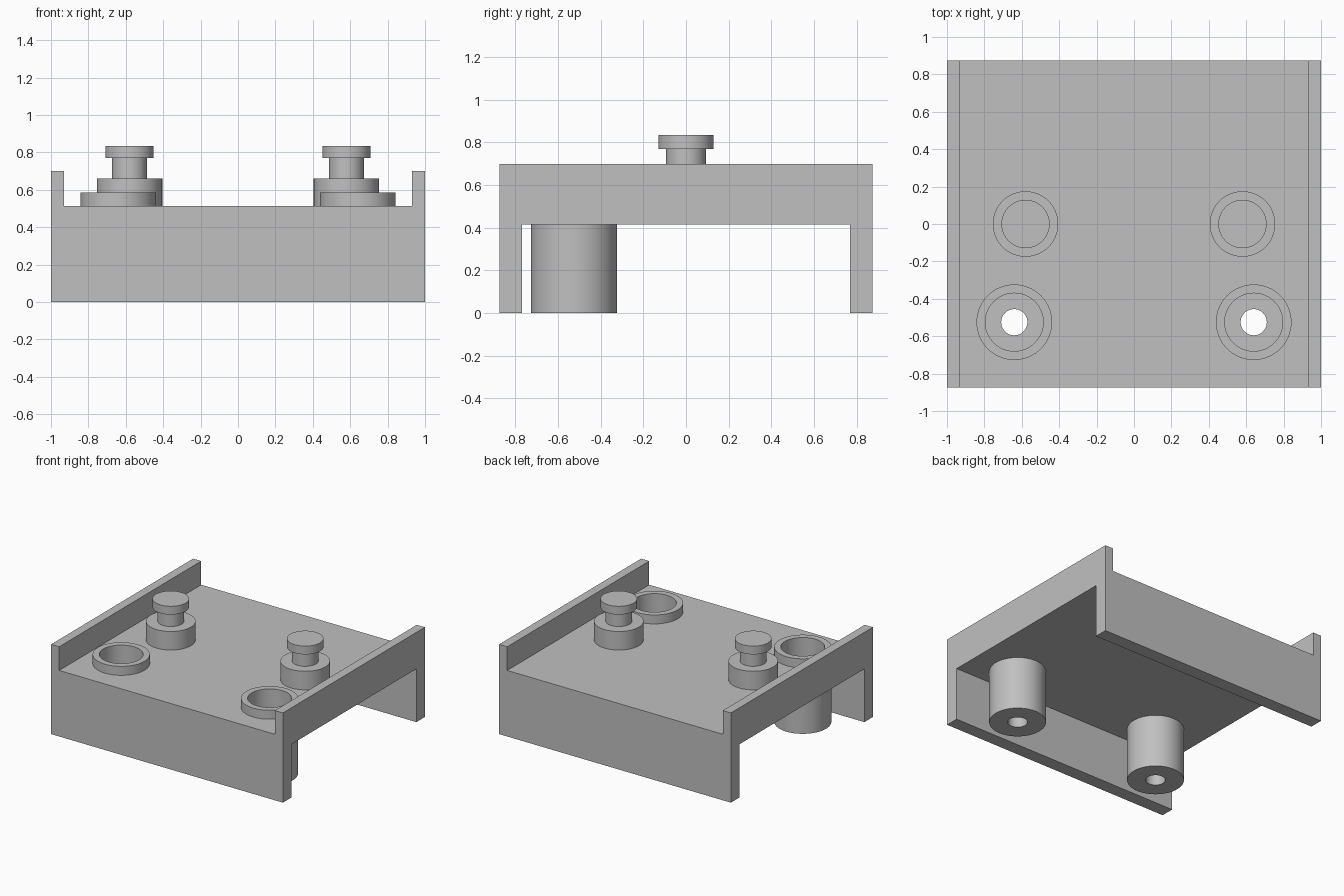
import bpy
import bmesh
from math import cos, sin, pi, radians

cube = bpy.data.objects.get("Cube")
if cube:
    bpy.data.objects.remove(cube, do_unlink=True)

# One plain grey for every part
grey = bpy.data.materials.new("plain_grey")
grey.use_nodes = True
COLOUR = (0.527, 0.527, 0.527, 1.0)
grey.diffuse_color = COLOUR
for node in grey.node_tree.nodes:
    if node.type == 'BSDF_PRINCIPLED':
        node.inputs["Base Color"].default_value = COLOUR

SEGMENTS = 64


def finish(name, bm):
    bmesh.ops.recalc_face_normals(bm, faces=bm.faces)
    mesh = bpy.data.meshes.new(name)
    bm.to_mesh(mesh)
    bm.free()
    mesh.materials.append(grey)
    obj = bpy.data.objects.new(name, mesh)
    bpy.context.collection.objects.link(obj)
    return obj


def box(name, half_x, half_y, bottom, top):
    bm = bmesh.new()
    bmesh.ops.create_cube(bm, size=1)
    for v in bm.verts:
        v.co = (v.co.x * 2 * half_x, v.co.y * 2 * half_y,
                bottom + (v.co.z + 0.5) * (top - bottom))
    return finish(name, bm)


def lathe(name, profile, x, y, closed=False):
    """Turn (radius, height) points into rings; open profiles get end caps."""
    bm = bmesh.new()
    rings = []
    for r, z in profile:
        rings.append([bm.verts.new((x + r * cos(2 * pi * i / SEGMENTS),
                                    y + r * sin(2 * pi * i / SEGMENTS), z))
                      for i in range(SEGMENTS)])
    pairs = list(zip(rings, rings[1:]))
    if closed:
        pairs.append((rings[-1], rings[0]))
    else:
        bm.faces.new(rings[0])
        bm.faces.new(rings[-1])
    for a, b in pairs:
        for i in range(SEGMENTS):
            j = (i + 1) % SEGMENTS
            bm.faces.new((a[i], a[j], b[j], b[i]))
    return finish(name, bm)


def activate(obj):
    bpy.ops.object.select_all(action='DESELECT')
    obj.select_set(True)
    bpy.context.view_layer.objects.active = obj


def cut(target, cutter):
    cutter.hide_render = True
    mod = target.modifiers.new("cut", 'BOOLEAN')
    mod.operation = 'DIFFERENCE'
    mod.solver = 'EXACT'
    mod.object = cutter
    activate(target)
    bpy.ops.object.modifier_apply(modifier=mod.name)
    bpy.data.objects.remove(cutter, do_unlink=True)


# Body: a block with a channel cut along the top and another across the bottom
body = box("body", 1.0, 0.875, 0.0, 0.70)
cut(body, box("top_channel", 0.93, 1.2, 0.515, 1.0))
cut(body, box("bottom_channel", 1.2, 0.77, -0.5, 0.415))

for side, s in (("left", 1), ("right", -1)):
    # Counterbored screw boss passing through the plate
    bx, by = s * 0.64, -0.525
    cut(body, lathe("boss_hole", [(0.18, 0.3), (0.18, 0.6)], bx, by))
    boss = lathe(side + "_screw_boss",
                 [(0.07, 0), (0.202, 0), (0.202, 0.585), (0.155, 0.585),
                  (0.155, 0.10), (0.07, 0.10)], bx, by, closed=True)

    # Stepped post with a mushroom head
    post = lathe(side + "_post",
                 [(0.175, 0.515), (0.175, 0.66), (0.093, 0.66),
                  (0.093, 0.77), (0.129, 0.77), (0.129, 0.835)], s * 0.58, 0)

    for part in (boss, post):
        activate(part)
        bpy.ops.object.shade_smooth_by_angle(angle=radians(30))
